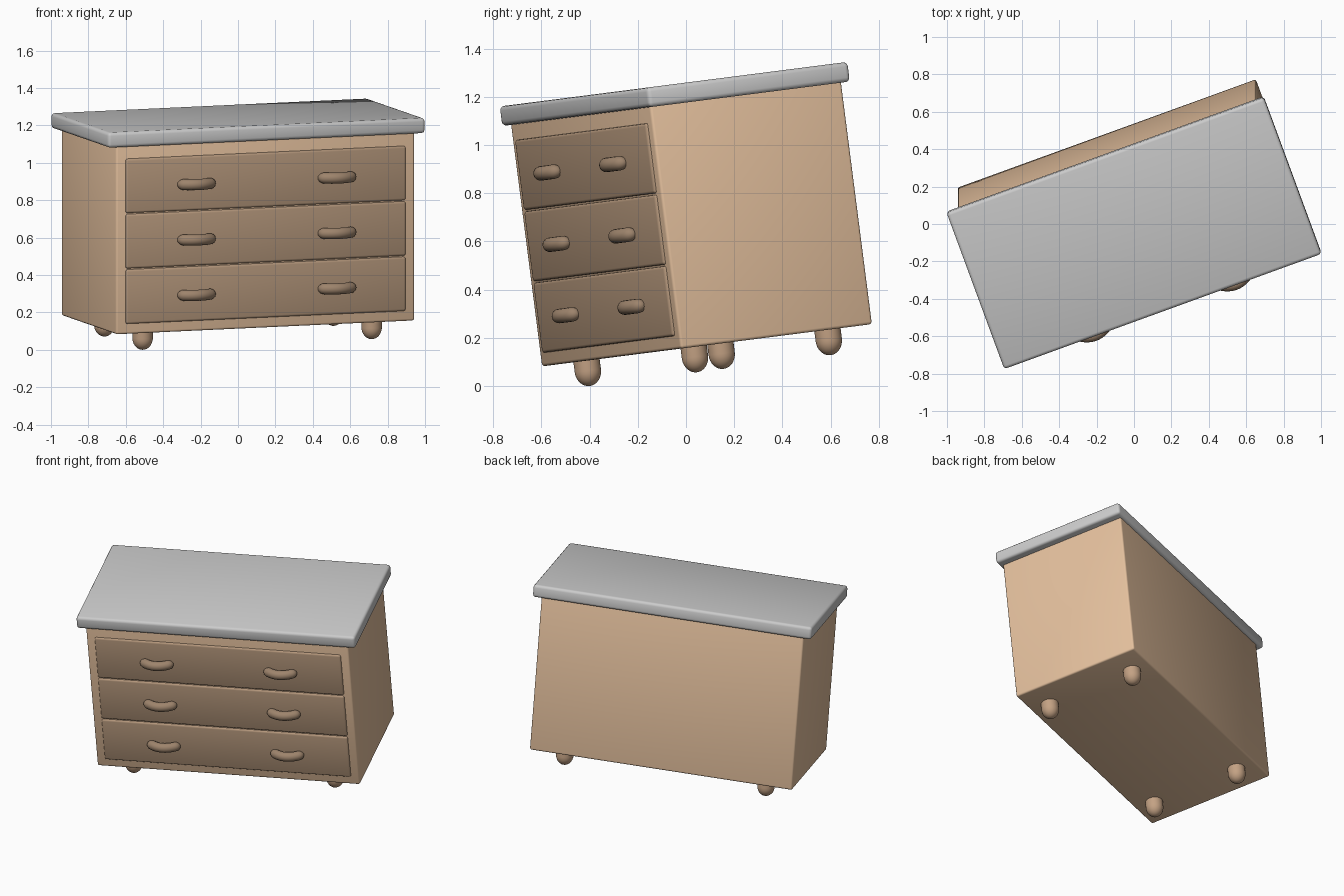
import bpy, bmesh, math
from mathutils import Matrix, Vector

if "Cube" in bpy.data.objects:
    bpy.data.objects.remove(bpy.data.objects["Cube"])

# The whole dresser is turned about z and then tipped back about x
TILT = (Matrix.Rotation(math.radians(7.3), 4, 'X')
        @ Matrix.Translation((0, 0.108, 0))
        @ Matrix.Rotation(math.radians(20.1), 4, 'Z'))


def material(name, rgb):
    m = bpy.data.materials.new(name)
    m.diffuse_color = (*rgb, 1)
    m.use_nodes = True
    m.node_tree.nodes["Principled BSDF"].inputs["Base Color"].default_value = m.diffuse_color
    return m


WOOD = material("light_wood", (0.78, 0.53, 0.34))
DARK = material("drawer_wood", (0.46, 0.31, 0.20))
HANDLE = material("handle_brown", (0.34, 0.23, 0.15))
FOOT = material("foot_wood", (0.55, 0.36, 0.23))


def finish(bm, name, mat):
    bmesh.ops.recalc_face_normals(bm, faces=bm.faces)
    mesh = bpy.data.meshes.new(name)
    bm.to_mesh(mesh)
    bm.free()
    ob = bpy.data.objects.new(name, mesh)
    bpy.context.collection.objects.link(ob)
    if mat:
        mesh.materials.append(mat)
    ob.matrix_world = TILT
    bpy.ops.object.select_all(action='DESELECT')
    bpy.context.view_layer.objects.active = ob
    ob.select_set(True)
    bpy.ops.object.shade_smooth_by_angle(angle=math.radians(40))
    return ob


def box(name, lo, hi, bevel, mat=None):
    lo, hi = Vector(lo), Vector(hi)
    bm = bmesh.new()
    bmesh.ops.create_cube(bm, size=1, matrix=Matrix.Translation((lo + hi) / 2)
                          @ Matrix.Diagonal((*(hi - lo), 1)))
    bmesh.ops.bevel(bm, geom=bm.edges[:], offset=bevel, segments=3,
                    profile=0.5, affect='EDGES')
    return finish(bm, name, mat)


def foot(name, x, y):
    # Rounded peg: half ellipse below a short straight neck
    r, low, mid, top = 0.055, 0.051, 0.115, 0.17
    prof = [(r * math.sin(t * math.pi / 16), mid - (mid - low) * math.cos(t * math.pi / 16))
            for t in range(9)] + [(r, top), (0, top)]
    bm = bmesh.new()
    vs = [bm.verts.new((x + a, y, z)) for a, z in prof]
    es = [bm.edges.new(p) for p in zip(vs, vs[1:])]
    bmesh.ops.spin(bm, geom=vs + es, cent=(x, y, 0), axis=(0, 0, 1),
                   angle=math.tau, steps=24)
    bmesh.ops.remove_doubles(bm, verts=bm.verts, dist=1e-4)
    finish(bm, name, FOOT)


def handle(name, cx, y, cz):
    # Outward-bowed tube with rounded ends
    half, bow, r, n, sides = 0.102, 0.047, 0.030, 24, 16
    bm = bmesh.new()
    rings = []
    for i in range(n + 1):
        s = -math.cos(math.pi * i / n)
        p = Vector((cx + half * s, y - bow * (1 - s * s) + 0.006, cz))
        tan = Vector((half, 2 * bow * s, 0)).normalized()
        side = Vector((-tan.y, tan.x, 0))
        end = max(0.0, (abs(s) * half - (half - r)) / r)
        rad = max(r * math.sqrt(max(0, 1 - end * end)), 0.001)
        rings.append([bm.verts.new(p + rad * (math.cos(a) * side + math.sin(a) * Vector((0, 0, 1))))
                      for a in (math.tau * k / sides for k in range(sides))])
    for a, b in zip(rings, rings[1:]):
        for k in range(sides):
            j = (k + 1) % sides
            bm.faces.new((a[k], a[j], b[j], b[k]))
    bm.faces.new(rings[0])
    bm.faces.new(rings[-1])
    finish(bm, name, HANDLE)


# Carcass and top slab
box("body", (-0.85, -0.427, 0.157), (0.85, 0.427, 1.18), 0.012, WOOD)
box("top_slab", (-0.903, -0.449, 1.167), (0.903, 0.449, 1.249), 0.018)

# Three drawers, two handles each
FACE = -0.438
for row in range(3):
    z = 0.212 + 0.2985 * row
    box(f"drawer_{row + 1}", (-0.797, FACE, z), (0.797, -0.38, z + 0.293), 0.012, DARK)
    for side, s in (("left", -1), ("right", 1)):
        handle(f"handle_{row + 1}_{side}", 0.40 * s, FACE, z + 0.143)

# Four feet
for fx, sx in (("left", -1), ("right", 1)):
    for fy, sy in (("front", -1), ("back", 1)):
        foot(f"foot_{fy}_{fx}", 0.652 * sx, 0.298 * sy)
